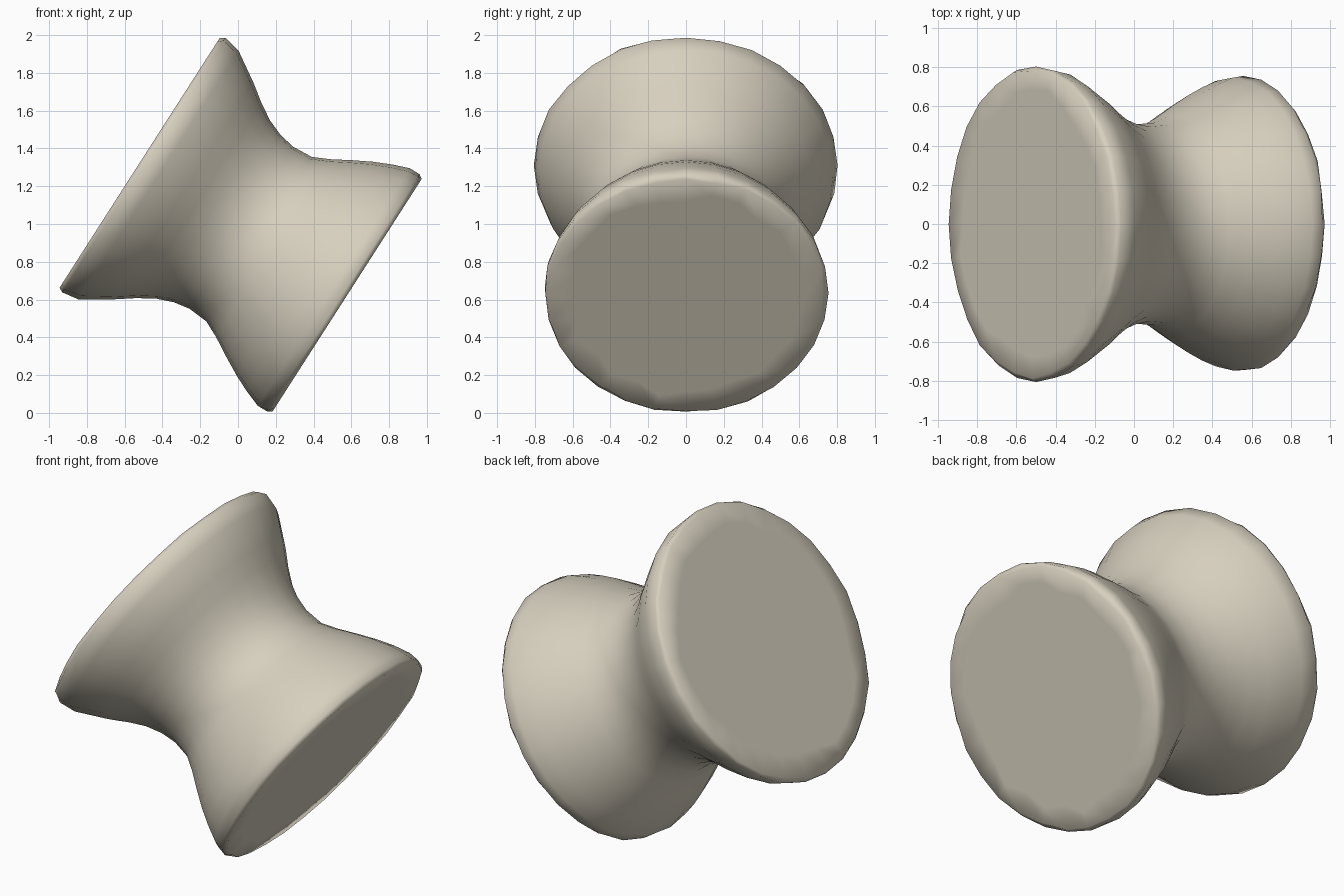
import bpy, bmesh, math, random
from mathutils import Vector

if "Cube" in bpy.data.objects:
    bpy.data.objects.remove(bpy.data.objects["Cube"])

random.seed(4)
SIDES = 28

mat = bpy.data.materials.new("warm beige")
mat.diffuse_color = (0.68, 0.63, 0.52, 1)
mat.use_nodes = True
mat.node_tree.nodes["Principled BSDF"].inputs["Base Color"].default_value = mat.diffuse_color

# Tilted spool axis, lying in the x-z plane
origin = Vector((-0.52, 0, 1.325))
axis = Vector((0.842, 0, -0.54)).normalized()
up = Vector((0.54, 0, 0.842)).normalized()
side = Vector((0, 1, 0))

# Profile: distance along axis, radius, worn-edge jitter
profile = [(0.0, 0.67, 0.03), (0.0, 0.785, 0.01), (0.025, 0.802, 0.004),
           (0.12, 0.782, 0.004), (0.28, 0.68, 0), (0.37, 0.615, 0),
           (0.46, 0.56, 0), (0.55, 0.525, 0), (0.64, 0.509, 0), (0.75, 0.517, 0),
           (0.84, 0.56, 0), (0.94, 0.618, 0), (1.04, 0.672, 0), (1.13, 0.713, 0),
           (1.22, 0.744, 0.004), (1.28, 0.75, 0.006), (1.303, 0.732, 0.01),
           (1.303, 0.62, 0.03)]

# Spool body: rings joined into a surface of revolution with flat caps
bm = bmesh.new()
rings = []
for t, r, j in profile:
    ring = []
    for i in range(SIDES):
        a = 2 * math.pi * i / SIDES
        rr = r + random.uniform(-j, j)
        ring.append(bm.verts.new(origin + axis * t
                                 + (up * math.cos(a) + side * math.sin(a)) * rr))
    rings.append(ring)
for p, q in zip(rings, rings[1:]):
    for i in range(SIDES):
        k = (i + 1) % SIDES
        bm.faces.new((p[i], p[k], q[k], q[i]))
bm.faces.new(rings[0])
bm.faces.new(rings[-1])
bmesh.ops.recalc_face_normals(bm, faces=bm.faces)
for f in bm.faces:
    f.smooth = True

mesh = bpy.data.meshes.new("spool")
bm.to_mesh(mesh)
bm.free()
mesh.materials.append(mat)
spool = bpy.data.objects.new("spool", mesh)
bpy.context.collection.objects.link(spool)
